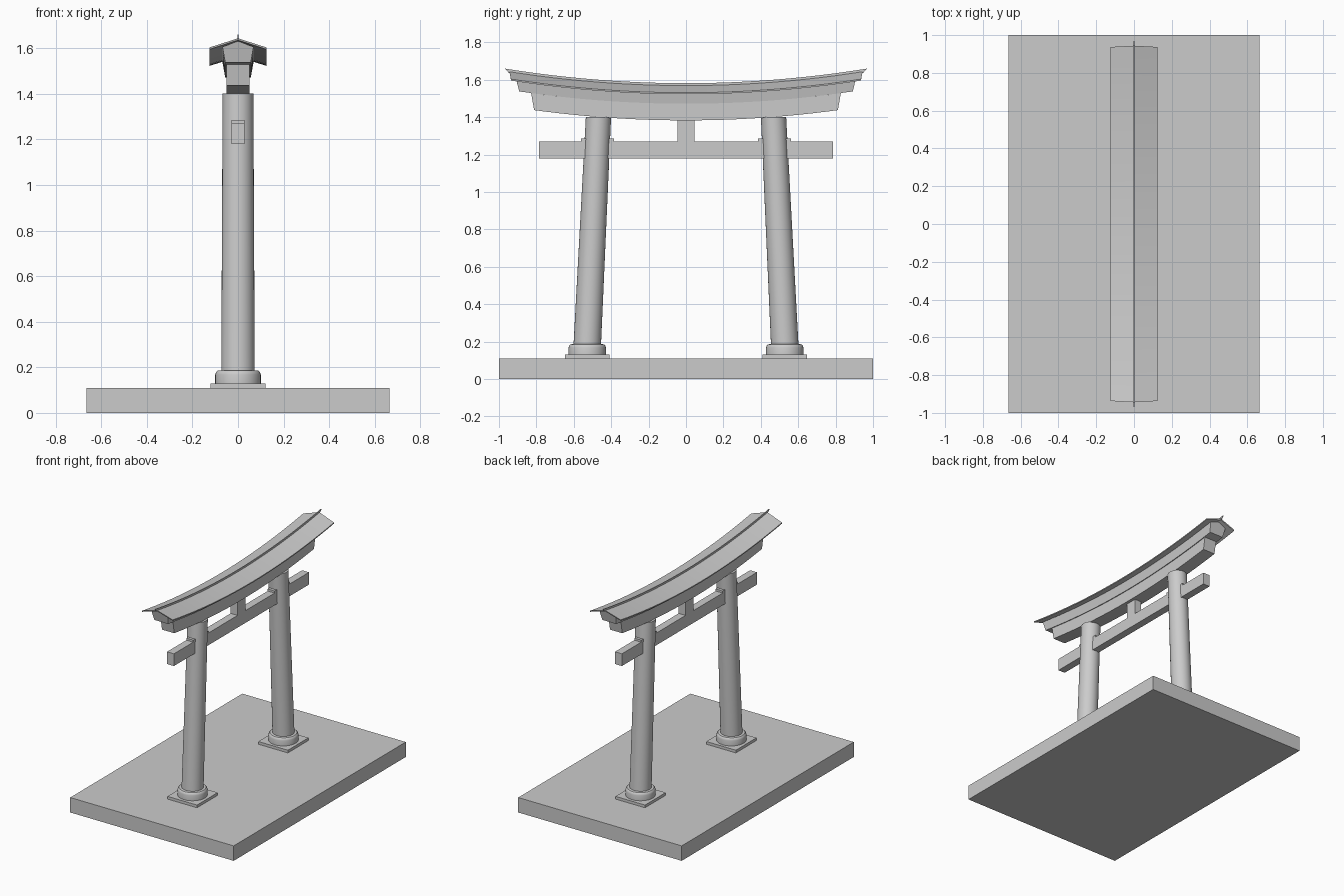
import bpy, bmesh, math

if "Cube" in bpy.data.objects:
    bpy.data.objects.remove(bpy.data.objects["Cube"])

CURVE = 0.083      # upward sweep of the top beams: z += CURVE * y^2


def make(name, verts, faces, smooth=False):
    mesh = bpy.data.meshes.new(name)
    mesh.from_pydata(verts, [], faces)
    bm = bmesh.new()
    bm.from_mesh(mesh)
    bmesh.ops.recalc_face_normals(bm, faces=bm.faces)
    bm.to_mesh(mesh)
    bm.free()
    ob = bpy.data.objects.new(name, mesh)
    bpy.context.collection.objects.link(ob)
    if smooth:
        bpy.context.view_layer.objects.active = ob
        ob.select_set(True)
        bpy.ops.object.shade_smooth_by_angle(angle=math.radians(30))
        ob.select_set(False)
    return ob


def loft(name, rings, smooth=False):
    """Skin a list of equal closed rings and cap both ends."""
    n = len(rings[0])
    verts = [p for r in rings for p in r]
    faces = [(i * n + j, i * n + (j + 1) % n, (i + 1) * n + (j + 1) % n, (i + 1) * n + j)
             for i in range(len(rings) - 1) for j in range(n)]
    faces += [tuple(range(n)), tuple(range(len(verts) - n, len(verts)))]
    return make(name, verts, faces, smooth)


def box(name, x0, x1, y0, y1, z0, z1):
    return loft(name, [[(x0, y0, z), (x1, y0, z), (x1, y1, z), (x0, y1, z)] for z in (z0, z1)])


def column(name, stations, sides=32):
    """Round part from (y centre, z, radius) stations."""
    rings = [[(r * math.cos(2 * math.pi * k / sides), y + r * math.sin(2 * math.pi * k / sides), z)
              for k in range(sides)] for y, z, r in stations]
    return loft(name, rings, True)


def curved_beam(name, profile, steps=24):
    """Sweep (x, z, half length) points along the upward curve."""
    rings = []
    for i in range(steps + 1):
        t = 2 * i / steps - 1
        rings.append([(x, t * h, z + CURVE * (t * h) ** 2) for x, z, h in profile])
    return loft(name, rings, True)


# Plinth: centre slab with a border laid pinwheel fashion
X, Y, W, H = 0.665, 1.0, 0.11, 0.11
box("plinth_centre", -X + W, X - W, -Y + W, Y - W, 0, H)
box("plinth_border_front", -X + W, X, -Y, -Y + W, 0, H)
box("plinth_border_right", X - W, X, -Y + W, Y, 0, H)
box("plinth_border_back", -X, X - W, Y - W, Y, 0, H)
box("plinth_border_left", -X, -X + W, -Y, Y - W, 0, H)

# Leaning pillars with footings and wedges
for side, s in (("near", -1), ("far", 1)):
    yc = s * 0.528
    box(f"{side}_footing_plate", -0.12, 0.12, yc - 0.12, yc + 0.12, H, 0.13)
    column(f"{side}_footing_ring", [(yc, 0.13, 0.1), (yc, 0.168, 0.1), (yc, 0.178, 0.097),
                                    (yc, 0.185, 0.09), (yc, 0.187, 0.08)])
    column(f"{side}_pillar", [(s * 0.528, 0.18, 0.0735), (s * 0.468, 1.402, 0.0675)])
    box(f"{side}_wedge", -0.028, 0.028, s * 0.473 - 0.088, s * 0.473 + 0.088, 1.27, 1.285)

# Tie beam and centre strut
box("tie_beam", -0.028, 0.028, -0.785, 0.785, 1.18, 1.27)
box("centre_strut", -0.028, 0.028, -0.045, 0.045, 1.27, 1.39)

# Curved lintels
curved_beam("lower_lintel", [(-0.05, 1.383, 0.812), (0.05, 1.383, 0.812),
                             (0.05, 1.472, 0.828), (-0.05, 1.472, 0.828)])
curved_beam("upper_lintel", [(-0.056, 1.472, 0.892), (0.056, 1.472, 0.892), (0.068, 1.538, 0.908),
                             (0, 1.562, 0.914), (-0.068, 1.538, 0.908)])

# Roof sheet and ridge fin
curved_beam("roof", [(-0.125, 1.523, 0.935), (0, 1.562, 0.942), (0.125, 1.523, 0.935),
                     (0.125, 1.531, 0.937), (0, 1.570, 0.944), (-0.125, 1.531, 0.937)])
curved_beam("ridge_fin", [(-0.003, 1.563, 0.948), (0.003, 1.563, 0.948),
                          (0.003, 1.582, 0.968), (-0.003, 1.582, 0.968)])
